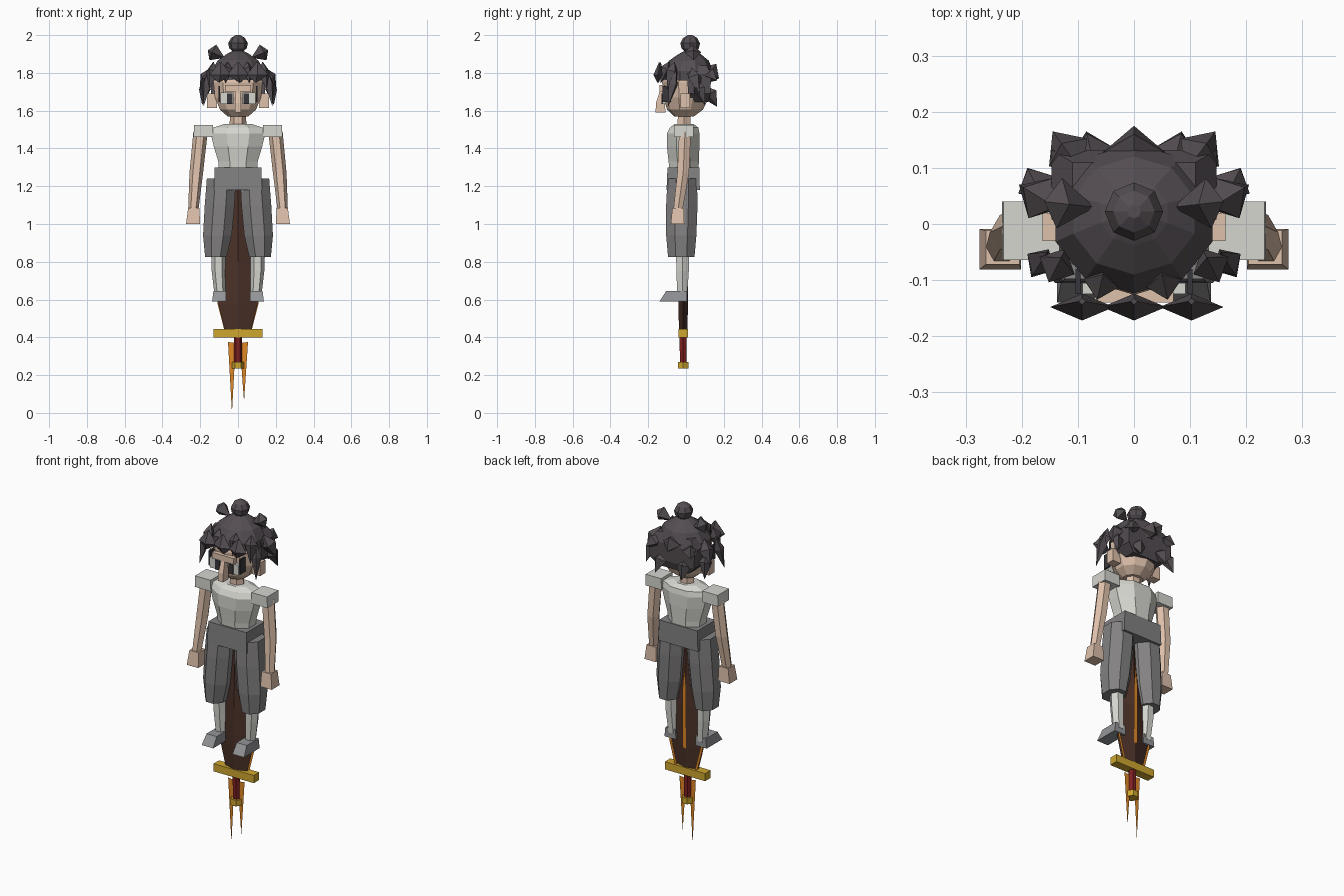
import bpy, bmesh
from math import cos, sin, pi
from mathutils import Vector

cube = bpy.data.objects.get("Cube")
if cube:
    bpy.data.objects.remove(cube, do_unlink=True)


def material(name, r, g, b):
    col = [(c / 255) ** 2.2 for c in (r, g, b)] + [1]
    m = bpy.data.materials.new(name)
    m.use_nodes = True
    m.diffuse_color = col
    m.node_tree.nodes["Principled BSDF"].inputs["Base Color"].default_value = col
    return m


skin = material("skin", 222, 192, 170)
cloth = material("pale_cloth", 212, 213, 206)
pants = material("grey_cloth", 130, 128, 129)
shoe = material("shoe_grey", 146, 147, 150)
hair = material("dark_hair", 85, 79, 83)
dark = material("eye_dark", 58, 58, 62)
brown = material("blade_brown", 76, 52, 44)
gold = material("gold", 205, 165, 50)
orange = material("orange", 222, 135, 42)
red = material("grip_red", 128, 38, 38)


def finish(name, bm, mat, closed=True):
    if closed:
        bmesh.ops.recalc_face_normals(bm, faces=bm.faces)
    me = bpy.data.meshes.new(name)
    bm.to_mesh(me)
    bm.free()
    me.materials.append(mat)
    ob = bpy.data.objects.new(name, me)
    bpy.context.collection.objects.link(ob)
    return ob


def loft(name, mat, rings, n=8, square=False):
    """Stack of rings (x, y, z, half width, half depth) skinned and capped."""
    bm = bmesh.new()
    off = pi / n if square else 0
    k = 1 / cos(off)
    loops = [[bm.verts.new((x + rx * k * cos(off + 2 * pi * i / n),
                            y + ry * k * sin(off + 2 * pi * i / n), z))
              for i in range(n)] for x, y, z, rx, ry in rings]
    for a, b in zip(loops, loops[1:]):
        for i in range(n):
            j = (i + 1) % n
            bm.faces.new((a[i], a[j], b[j], b[i]))
    bm.faces.new(loops[0])
    bm.faces.new(loops[-1])
    return finish(name, bm, mat)


def box(name, mat, x0, x1, y0, y1, z0, z1):
    x, y, w, d = (x0 + x1) / 2, (y0 + y1) / 2, (x1 - x0) / 2, (y1 - y0) / 2
    return loft(name, mat, [(x, y, z0, w, d), (x, y, z1, w, d)], 4, True)


def spike(name, root, tip, r, at=0.35):
    """Four-sided tuft pointed at both ends."""
    a, b = Vector(root), Vector(tip)
    rot = (b - a).to_track_quat('Z', 'Y')
    bm = bmesh.new()
    mid = [bm.verts.new(a.lerp(b, at) + rot @ Vector((r * cos(i * pi / 2), r * sin(i * pi / 2), 0)))
           for i in range(4)]
    for end in (bm.verts.new(a), bm.verts.new(b)):
        for i in range(4):
            bm.faces.new((mid[i], mid[(i + 1) % 4], end))
    return finish(name, bm, hair)


def flat(name, mat, y, pts):
    bm = bmesh.new()
    bm.faces.new([bm.verts.new((x, y, z)) for x, z in pts])
    return finish(name, bm, mat, False)


# Head and neck
loft("head", skin, [(0, -.01, 1.57, .055, .05), (0, -.005, 1.605, .095, .09),
                    (0, 0, 1.67, .122, .115), (0, 0, 1.75, .13, .12),
                    (0, .01, 1.83, .12, .11)], 10, True)
loft("neck", skin, [(0, -.01, 1.5, .045, .04), (0, -.01, 1.6, .042, .038)], 6)

# Face
box("brow", skin, -.07, .07, -.14, -.115, 1.70, 1.735)
loft("nose", skin, [(0, -.135, 1.59, .016, .026), (0, -.135, 1.64, .016, .024),
                    (0, -.125, 1.71, .011, .012)], 4, True)
for s, side in ((1, "left"), (-1, "right")):
    def pair(a, b):
        return sorted((s * a, s * b))
    box(side + "_eye_white", cloth, *pair(.025, .092), -.125, -.105, 1.635, 1.695)
    box(side + "_pupil", dark, *pair(.03, .058), -.13, -.122, 1.635, 1.69)
    box(side + "_eye_corner", dark, *pair(.095, .104), -.125, -.08, 1.645, 1.73)
    box(side + "_ear", skin, *pair(.11, .163), -.03, .02, 1.615, 1.69)

# Hair cap, back block and bun
loft("hair_cap", hair, [(0, .008, 1.76, .138, .124), (0, .01, 1.81, .14, .127),
                        (0, .015, 1.865, .108, .1), (0, .02, 1.9, .06, .055),
                        (0, .02, 1.92, .02, .02)], 10, True)
loft("back_hair", hair, [(0, .07, 1.645, .1, .045), (0, .07, 1.69, .143, .06),
                         (0, .07, 1.79, .147, .062), (0, .06, 1.84, .11, .05)], 4, True)
loft("hair_bun", hair, [(0, .022, z, r, r) for z, r in
                        ((1.91, .025), (1.93, .046), (1.957, .052), (1.985, .037), (2, .012))], 8)

# Fringe and tufts
for i, (x0, x1, tip) in enumerate(((-.15, -.035, -.1), (-.06, .06, .01), (.045, .16, .095))):
    c = (x0 + x1) / 2
    loft("fringe_%d" % i, hair, [(tip, -.148, 1.75, .004, .004), (c, -.148, 1.79, .057, .024),
                                 (c, -.138, 1.855, .006, .006)], 4)
for i, x in enumerate((-.055, .05)):
    spike("inner_fringe_%d" % i, (x, -.09, 1.86), (x * 1.2, -.135, 1.745), .032)
for s, side in ((1, "left"), (-1, "right")):
    spike(side + "_top_tuft", (s * .07, .03, 1.88), (s * .16, .04, 1.92), .045, .7)
    spike(side + "_front_lock", (s * .155, -.05, 1.82), (s * .183, -.095, 1.62), .028, .4)
    spike(side + "_temple_lock", (s * .13, -.06, 1.86), (s * .15, -.1, 1.71), .035)
    spike(side + "_side_lock", (s * .14, .03, 1.83), (s * .205, .07, 1.69), .042, .4)
    spike(side + "_low_lock", (s * .165, .05, 1.77), (s * .19, .1, 1.63), .035, .4)
    spike(side + "_back_tuft", (s * .09, .09, 1.81), (s * .145, .165, 1.76), .042, .5)
    spike(side + "_nape_tuft", (s * .07, .1, 1.73), (s * .085, .165, 1.62), .042, .4)
spike("back_tuft", (0, .09, 1.83), (0, .175, 1.77), .055, .45)

# Shirt and sash
loft("shirt", cloth, [(0, -.01, 1.25, .1, .075), (0, -.012, 1.33, .104, .08),
                      (0, -.015, 1.41, .128, .086), (0, -.015, 1.48, .145, .086),
                      (0, -.01, 1.51, .132, .075), (0, -.01, 1.53, .07, .05)], 8, True)
loft("sash", pants, [(0, -.015, 1.18, .128, .088), (0, -.013, 1.3, .123, .085)], 4, True)

# Arms, legs and shoes
for s, side in ((1, "left"), (-1, "right")):
    loft(side + "_sleeve", cloth, [(s * .183, -.012, 1.46, .052, .052),
                                   (s * .183, -.012, 1.525, .05, .052)], 4, True)
    loft(side + "_arm", skin, [(s * .237, -.043, 1.07, .027, .028), (s * .221, -.015, 1.27, .036, .036),
                               (s * .198, -.005, 1.49, .038, .036)], 6)
    loft(side + "_hand", skin, [(s * .238, -.045, 1, .037, .036),
                                (s * .234, -.042, 1.085, .03, .03)], 4, True)
    loft(side + "_trouser", pants, [(s * .117, -.025, .825, .057, .07), (s * .109, -.025, .94, .076, .08),
                                    (s * .097, -.022, 1.1, .079, .083),
                                    (s * .088, -.02, 1.24, .077, .078)], 8, True)
    loft(side + "_shin", cloth, [(s * .094, -.02, .62, .03, .03), (s * .103, -.018, .75, .036, .038),
                                 (s * .105, -.018, .86, .038, .04)], 6)
    loft(side + "_shoe", shoe, [(s * .1, -.068, .59, .037, .072),
                                (s * .097, -.05, .645, .033, .055)], 4, True)

# Sword, point up behind the legs
loft("blade", brown, [(0, -.015, .44, .07, .022), (0, -.015, .58, .105, .026),
                      (0, -.015, .8, .075, .023), (0, -.015, 1.22, .012, .01)], 4)
box("guard", gold, -.13, .13, -.04, .01, .4, .445)
loft("grip", red, [(0, -.015, .26, .02, .02), (0, -.015, .41, .022, .022)], 6)
loft("pommel", gold, [(0, -.015, .235, .033, .033), (0, -.015, .27, .033, .033)], 6)

# Flame ribbons
flat("centre_ribbon", orange, .015, [(-.012, .56), (.012, .56), (.012, .9), (0, 1.05), (-.012, .9)])
for s, side, low in ((1, "left", .06), (-1, "right", 0)):
    flat(side + "_edge_ribbon", orange, .0,
         [(s * .058, .445), (s * .074, .445), (s * .109, .58), (s * .085, .7), (s * .093, .58)])
    flat(side + "_tail_ribbon", orange, -.015,
         [(s * .015, .37), (s * .053, .375), (s * .032, low), (s * .02, .22)])
